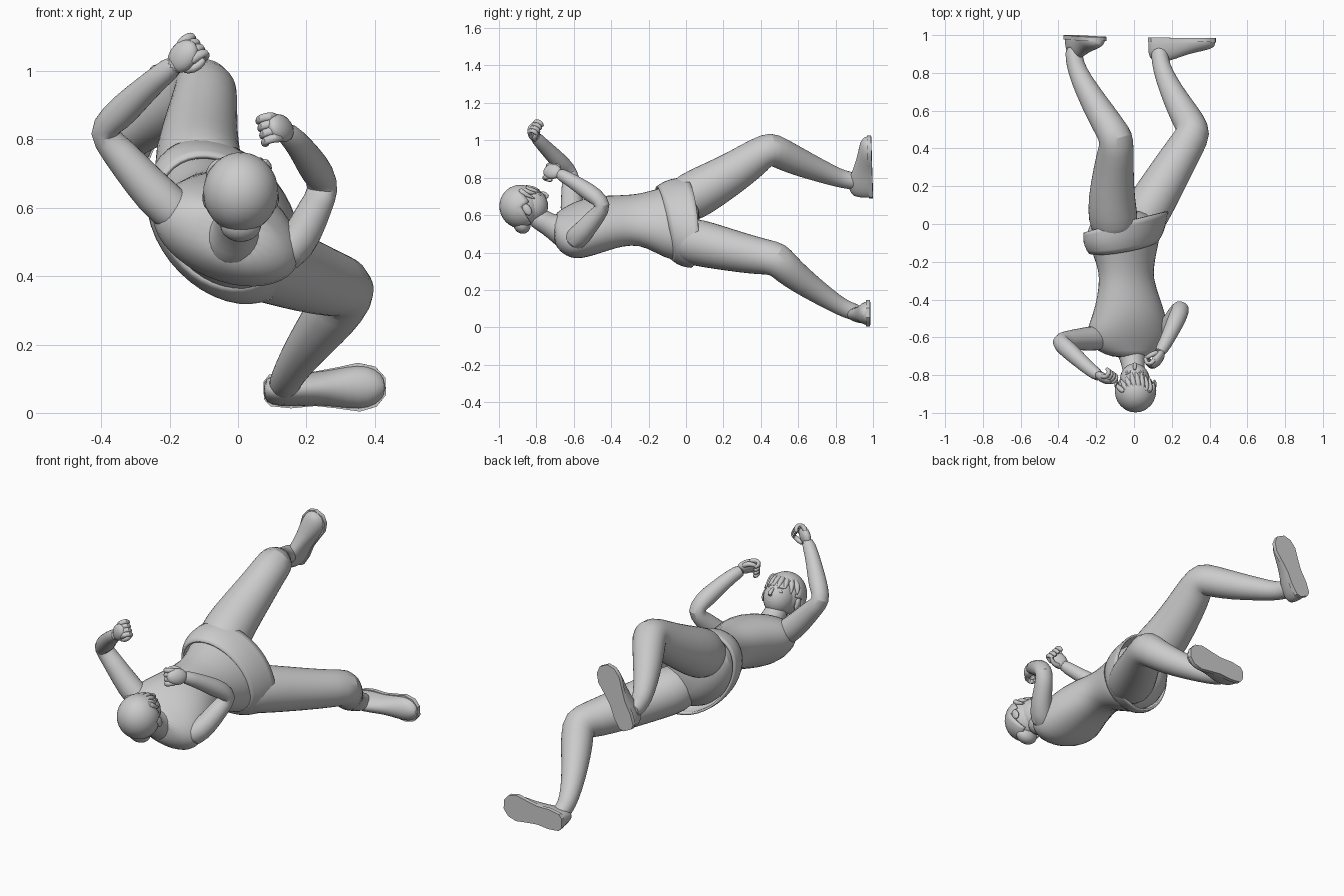
import bpy, bmesh, math
from mathutils import Vector as V, Matrix

if "Cube" in bpy.data.objects:
    bpy.data.objects.remove(bpy.data.objects["Cube"])


def finish(name, bm, levels=1, angle=50):
    bmesh.ops.recalc_face_normals(bm, faces=bm.faces[:])
    me = bpy.data.meshes.new(name)
    bm.to_mesh(me)
    bm.free()
    ob = bpy.data.objects.new(name, me)
    bpy.context.collection.objects.link(ob)
    if levels:
        ob.modifiers.new("smooth", 'SUBSURF').levels = levels
    bpy.ops.object.select_all(action='DESELECT')
    ob.select_set(True)
    bpy.context.view_layer.objects.active = ob
    bpy.ops.object.shade_smooth_by_angle(angle=math.radians(angle))
    return ob


def loft(name, rings, cap=True, levels=1, angle=50):
    bm = bmesh.new()
    rows = [[bm.verts.new(p) for p in r] for r in rings]
    n = len(rows[0])
    for a, b in zip(rows, rows[1:]):
        for i in range(n):
            bm.faces.new((a[i], a[(i + 1) % n], b[(i + 1) % n], b[i]))
    if cap:
        bm.faces.new(rows[0])
        bm.faces.new(rows[-1])
    return finish(name, bm, levels, angle)


def tube(name, pts, n=14, levels=1):
    """Tapered limb through (x, y, z, radius) points."""
    c = [V(p[:3]) for p in pts]
    side, rings = None, []
    for i, p in enumerate(c):
        t = (c[min(i + 1, len(c) - 1)] - c[max(i - 1, 0)]).normalized()
        ref = side if side else t.orthogonal()
        side = (ref - t * ref.dot(t)).normalized()
        up = t.cross(side)
        r = pts[i][3]
        rings.append([p + side * r * math.cos(k * math.tau / n) + up * r * math.sin(k * math.tau / n)
                      for k in range(n)])
    return loft(name, rings, levels=levels)


def blob(name, c, radii, axes, seg=20):
    """Ellipsoid along three given axes."""
    m = Matrix([a * r for a, r in zip(axes, radii)]).transposed().to_4x4()
    bm = bmesh.new()
    bmesh.ops.create_uvsphere(bm, u_segments=seg, v_segments=seg // 2 + 2, radius=1,
                              matrix=Matrix.Translation(c) @ m)
    return finish(name, bm, 0)


def oval(x, y, z, a, b, tilt, skew=0.0, sag=0.0, n=20):
    """Body section: wide axis tilted in the xz plane, y varied around the ring."""
    t = math.radians(tilt)
    u, w = V((math.cos(t), 0, -math.sin(t))), V((math.sin(t), 0, math.cos(t)))
    out = []
    for k in range(n):
        q = k * math.tau / n
        out.append(V((x, y + skew * math.cos(q) + sag * math.sin(q), z))
                   + u * a * math.cos(q) + w * b * math.sin(q))
    return out


# Torso, twisting from hips to shoulders
loft("torso", [oval(-.045, .075, .56, .10, .08, 52), oval(-.05, .035, .56, .19, .14, 52),
               oval(-.055, -.03, .56, .238, .178, 52), oval(-.055, -.12, .562, .21, .162, 49),
               oval(-.045, -.21, .575, .172, .13, 43), oval(-.04, -.29, .575, .158, .118, 38),
               oval(-.03, -.38, .565, .177, .13, 31), oval(-.025, -.48, .545, .205, .145, 26),
               oval(-.035, -.56, .525, .23, .145, 23), oval(-.035, -.62, .515, .23, .128, 22),
               oval(-.03, -.67, .515, .18, .10, 22), oval(-.015, -.71, .525, .10, .075, 20)])

# Short skirt with a thick open hem
skirt = loft("skirt", [oval(-.055, -.12, .56, .216, .168, 50, .045, .0),
                       oval(-.052, -.08, .56, .25, .188, 51, .045, .01),
                       oval(-.048, -.03, .56, .267, .196, 52, .045, .025),
                       oval(-.042, .01, .56, .272, .197, 52, .04, .04)], cap=False)
s = skirt.modifiers.new("thickness", 'SOLIDIFY')
s.thickness = .012

# Neck
tube("neck", [(-.02, -.62, .505, .105), (-.012, -.67, .52, .088), (-.008, -.71, .538, .068),
              (-.003, -.76, .565, .06), (.003, -.83, .61, .062)])

# Head frame: sideways, forward, up
X, F, U = V((1, 0, 0)), V((0, .86, .51)), V((0, -.51, .86))
AX = (X, F, U)
C = V((.008, -.882, .645))


def at(x, f, u):
    return C + X * x + F * f + U * u


blob("skull", C, (.1, .105, .108), AX, 24)
blob("face", at(-.004, .05, -.02), (.08, .09, .095), AX, 24)
blob("jaw", at(-.004, .065, -.065), (.055, .055, .042), AX)
tube("nose", [(*at(-.004, .13, .015), .008), (*at(-.004, .148, -.008), .011),
              (*at(-.004, .153, -.022), .013), (*at(-.004, .135, -.03), .008)], 8)
blob("mouth", at(-.004, .122, -.054), (.026, .012, .008), AX, 12)
for sx in (-1, 1):
    blob("eye", at(-.004 + sx * .034, .118, .004), (.016, .010, .008), AX, 12)
    tube("eyebrow", [(*at(-.004 + sx * .016, .130, .022), .005),
                     (*at(-.004 + sx * .052, .112, .024), .004)], 6)
    blob("ear", at(sx * .1, .02, -.03), (.012, .022, .034), AX, 12)

# Hair cap with the face area removed, nape, and a swept fringe of locks
bm = bmesh.new()
bmesh.ops.create_uvsphere(bm, u_segments=28, v_segments=20, radius=1)
gone = [v for v in bm.verts if (v.co.y > .45 and v.co.z < .5) or (v.co.y > .1 and v.co.z < -.1)
        or v.co.z < -.9]
bmesh.ops.delete(bm, geom=gone, context='VERTS')
M = Matrix([X * .11, F * .115, U * .118]).transposed().to_4x4()
bm.transform(Matrix.Translation(C) @ M)
hair = finish("hair", bm, 0)
h = hair.modifiers.new("thickness", 'SOLIDIFY')
h.thickness = .012
blob("hair_nape", at(0, -.045, -.085), (.06, .045, .05), AX)


def on_face(x, u, lift):
    """Point just above the face and skull at sideways x and height u."""
    def front(c, cu, rx, rf, ru):
        return c + rf * math.sqrt(max(0, 1 - (x / rx) ** 2 - ((u - cu) / ru) ** 2))
    return at(x, max(front(0, 0, .105, .108, .112), front(.05, -.02, .08, .09, .095)) + lift, u)


for i, x in enumerate((-.085, -.062, -.038, -.012, .014, .04, .064, .085)):
    low = .022 - .016 * (i % 2) - .3 * max(0, abs(x) - .05)
    tube("hair_lock", [(*on_face(x * .7 + .006, .085, -.008), .014), (*on_face(x * .9, .062, -.006), .018),
                       (*on_face(x - .006, .042, -.004), .014), (*on_face(x - .014, low, 0), .003)], 8)

# Legs
tube("left_leg", [(-.10, -.06, .65, .115), (-.11, .03, .70, .135), (-.12, .13, .755, .126),
                  (-.108, .29, .85, .108), (-.095, .40, .93, .095), (-.093, .455, .958, .093),
                  (-.125, .505, .93, .085), (-.185, .60, .885, .077), (-.25, .71, .84, .063),
                  (-.30, .81, .80, .051), (-.316, .87, .785, .047), (-.322, .95, .775, .046)], 18)
tube("right_leg", [(.01, -.06, .475, .10), (.045, .03, .46, .128), (.10, .12, .44, .124),
                   (.20, .29, .40, .109), (.28, .42, .375, .097), (.32, .49, .367, .094),
                   (.295, .535, .315, .085), (.25, .61, .255, .076), (.195, .71, .185, .062),
                   (.152, .81, .12, .05), (.138, .87, .09, .046), (.132, .94, .07, .046)], 18)


# Shoes: domed upper on a flat sole
def shoe(name, heel, toe):
    heel, toe = V(heel), V(toe)
    fwd = toe - heel
    up = V((0, -1, 0))
    up = (up - fwd * up.dot(fwd) / fwd.length_squared).normalized()
    side = fwd.normalized().cross(up)
    table = [(0, .024, .08), (.05, .044, .11), (.22, .052, .125), (.42, .048, .10), (.6, .057, .075),
             (.78, .068, .06), (.92, .056, .048), (1, .024, .03)]
    upper, sole = [], []
    for t, w, hh in table:
        p = heel + fwd * t
        ang = [k * math.tau / 16 for k in range(16)]
        upper.append([p + side * w * math.cos(a) + up * hh * max(math.sin(a), -.1) for a in ang])
        sole.append([p + side * w * 1.05 * i + up * j for i, j in
                     ((-1, -.012), (0, -.012), (1, -.012), (1, .01), (0, .01), (-1, .01))])
    loft(name + "_upper", upper)
    loft(name + "_sole", sole, levels=0, angle=40)


shoe("left_shoe", (-.34, .988, .70), (-.185, .978, 1.015))
shoe("right_shoe", (.075, .975, .065), (.432, .972, .078))

# Arms
tube("left_arm", [(-.12, -.60, .54, .055), (-.205, -.605, .60, .07), (-.285, -.61, .685, .06),
                  (-.355, -.615, .77, .051), (-.402, -.62, .822, .045), (-.36, -.655, .862, .05),
                  (-.305, -.705, .915, .045), (-.235, -.77, .98, .036), (-.17, -.815, 1.03, .034)])
tube("right_arm", [(.08, -.60, .46, .055), (.15, -.59, .468, .066), (.195, -.535, .53, .056),
                   (.225, -.475, .60, .05), (.254, -.435, .655, .045), (.235, -.485, .70, .05),
                   (.205, -.55, .745, .045), (.165, -.635, .80, .036), (.13, -.69, .828, .034)])


# Hands: palm, four curled fingers and a thumb
def fist(name, wrist, d, nrm):
    w, d, nrm = V(wrist), V(d).normalized(), V(nrm)
    nrm = (nrm - d * nrm.dot(d)).normalized()
    s = d.cross(nrm)
    blob(name + "_palm", w + d * .036, (.043, .055, .026), (s, d, nrm), 14)

    def p(a, b, c, r):
        return (*(w + s * a + d * b + nrm * c), r)
    for i in range(4):
        a = (i - 1.5) * .022
        tube(name + "_finger", [p(a, .04, 0, .014), p(a, .08, .002, .015), p(a * 1.05, .092, .026, .014),
                                p(a * 1.05, .074, .048, .013), p(a, .05, .046, .01)], 8)
    tube(name + "_thumb", [p(-.02, .005, .01, .016), p(-.046, .03, .022, .015),
                           p(-.042, .06, .04, .013), p(-.025, .072, .05, .009)], 8)


fist("left_hand", (-.185, -.803, 1.018), (.6, -.3, .65), (.45, .8, -.1))
fist("right_hand", (.145, -.685, .83), (-.5, -.75, .08), (-.75, .4, -.3))
